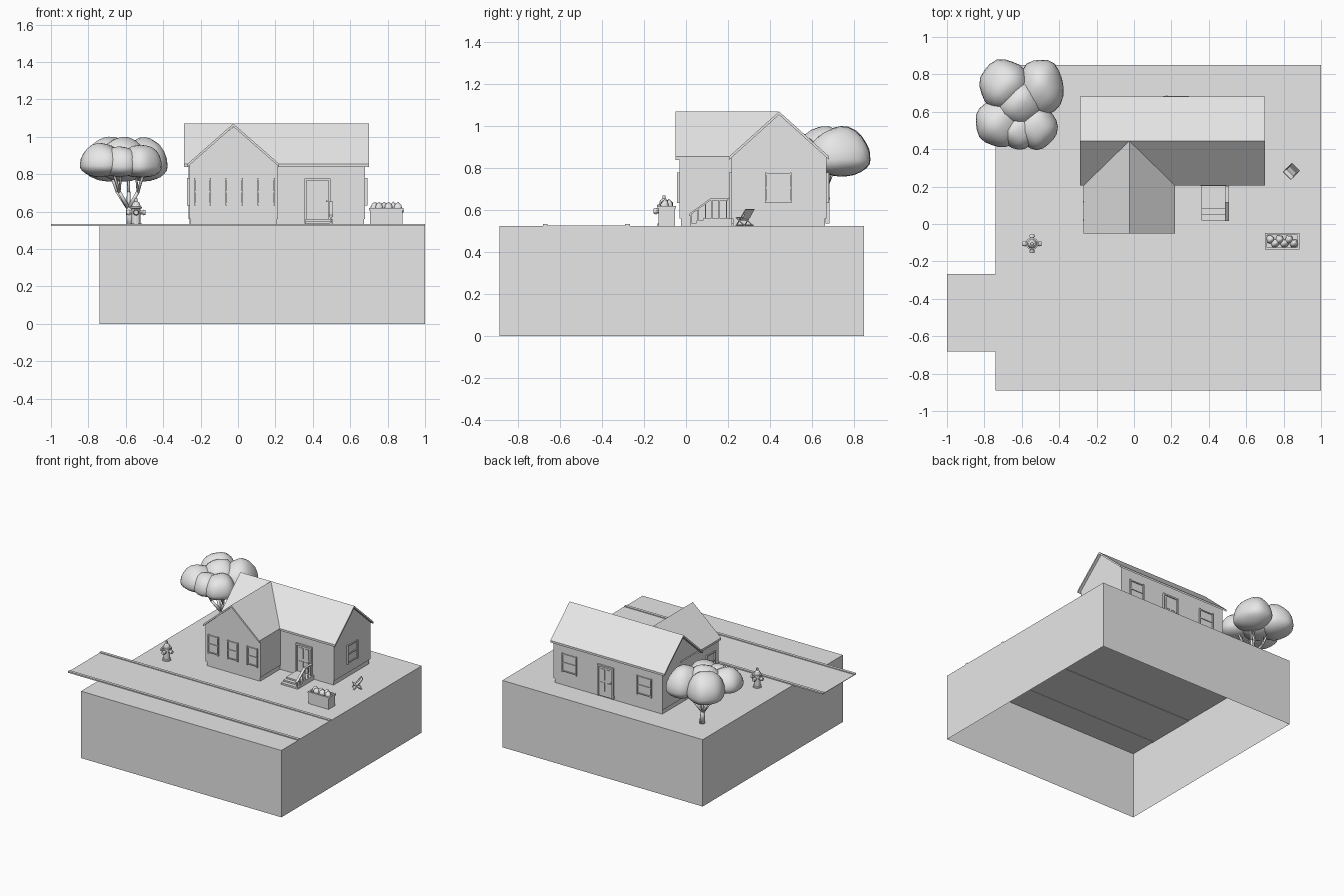
import bpy, bmesh
from math import sin, cos, pi
from mathutils import Vector, Matrix

default_cube = bpy.data.objects.get("Cube")
if default_cube:
    bpy.data.objects.remove(default_cube)

grey = bpy.data.materials.new("pale_grey")
grey.use_nodes = True
grey.diffuse_color = (0.8, 0.8, 0.8, 1)
grey.node_tree.nodes["Principled BSDF"].inputs["Base Color"].default_value = (0.8, 0.8, 0.8, 1)

GROUND = 0.525
FLOOR = 0.56
EAVE = 0.855
RIDGE = 1.07


def finish(name, bm, smooth=False, matrix=None):
    if matrix:
        bm.transform(matrix)
    bmesh.ops.recalc_face_normals(bm, faces=bm.faces)
    mesh = bpy.data.meshes.new(name)
    for face in bm.faces:
        face.smooth = smooth
    bm.to_mesh(mesh)
    bm.free()
    mesh.materials.append(grey)
    obj = bpy.data.objects.new(name, mesh)
    bpy.context.scene.collection.objects.link(obj)


def add_box(bm, x, y, z):
    size = Vector((x[1] - x[0], y[1] - y[0], z[1] - z[0]))
    mid = Vector((sum(x), sum(y), sum(z))) / 2
    bmesh.ops.create_cube(bm, size=1, matrix=Matrix.Translation(mid) @ Matrix.Diagonal(size).to_4x4())


def boxes(name, parts, matrix=None):
    bm = bmesh.new()
    for part in parts:
        add_box(bm, *part)
    finish(name, bm, matrix=matrix)


def prism(name, profile, axis, start, end):
    """Extrude a (horizontal, z) profile along x or y."""
    bm = bmesh.new()
    place = (lambda h, z: (start, h, z)) if axis == "x" else (lambda h, z: (h, start, z))
    face = bm.faces.new([bm.verts.new(place(h, z)) for h, z in profile])
    made = bmesh.ops.extrude_face_region(bm, geom=[face], use_keep_orig=True)["geom"]
    shift = Vector((end - start, 0, 0) if axis == "x" else (0, end - start, 0))
    bmesh.ops.translate(bm, vec=shift, verts=[v for v in made if isinstance(v, bmesh.types.BMVert)])
    finish(name, bm)


def add_rod(bm, a, b, r1, r2, sides=8):
    a, b = Vector(a), Vector(b)
    turn = (b - a).to_track_quat("Z", "Y").to_matrix().to_4x4()
    bmesh.ops.create_cone(bm, cap_ends=True, segments=sides, radius1=r1, radius2=r2,
                          depth=(b - a).length, matrix=Matrix.Translation((a + b) / 2) @ turn)


def lobe(name, centre, radii, detail=3, lump=0.05, flat=0.5):
    """A lumpy blob with a flattened underside."""
    bm = bmesh.new()
    bmesh.ops.create_icosphere(bm, subdivisions=detail, radius=1)
    for v in bm.verts:
        p = v.co.copy()
        p *= 1 + lump * sin(4 * p.x + 9 * centre[0]) * cos(4 * p.y + 7 * centre[1])
        if p.z < 0:
            p.z *= flat
        v.co = Vector([c + q * r for c, q, r in zip(centre, p, radii)])
    finish(name, bm, smooth=True)


# Ground block, open underneath
bm = bmesh.new()
add_box(bm, (-0.74, 1), (-0.89, 0.85), (0, GROUND))
bmesh.ops.delete(bm, geom=[f for f in bm.faces if f.calc_center_median().z < 0.01], context="FACES")
finish("ground_block", bm)

# Road and kerbs
boxes("road", [((-1, 1), (-0.66, -0.29), (GROUND - 0.002, GROUND + 0.002))])
boxes("kerbs", [((-1, 1), (y, y + 0.022), (GROUND - 0.003, GROUND + 0.008)) for y in (-0.683, -0.29)])


# House walls and foundations
def gable_walls(name, low, high, axis, start, end):
    mid = (low + high) / 2
    prism(name, [(low, FLOOR), (high, FLOOR), (high, EAVE), (mid, RIDGE - 0.015), (low, EAVE)], axis, start, end)


gable_walls("main_walls", 0.218, 0.67, "x", -0.265, 0.68)
gable_walls("wing_walls", -0.26, 0.215, "y", -0.03, 0.4)
boxes("foundation", [((-0.258, 0.673), (0.225, 0.663), (GROUND, FLOOR)),
                     ((-0.253, 0.208), (-0.023, 0.4), (GROUND, FLOOR))])


# Roofs as bent slabs
def gable_roof(name, low, high, axis, start, end):
    mid, drop = (low + high) / 2, 0.016
    prism(name, [(low, EAVE), (mid, RIDGE), (high, EAVE), (high, EAVE - drop),
                 (mid, RIDGE - drop), (low, EAVE - drop)], axis, start, end)


gable_roof("main_roof", 0.205, 0.683, "x", -0.29, 0.70)
gable_roof("wing_roof", -0.27, 0.22, "y", -0.05, 0.44)


# Windows and doors, modelled facing -y then turned onto their wall
def on_wall(x, y, angle):
    return Matrix.Translation((x, y, 0)) @ Matrix.Rotation(angle, 4, "Z")


def window(name, x, y, angle, width):
    w, bar, low, high = width / 2, 0.008, 0.633, 0.78
    mid = (low + high) / 2
    out = (-0.012, 0.005)
    parts = [((s * w - bar / 2, s * w + bar / 2), out, (low, high)) for s in (-1, 1)]
    parts += [((-w, w), (-0.008, 0.005), (z - bar / 2, z + bar / 2)) for z in (low + bar, mid, high - bar)]
    parts.append(((-w, w), (-0.002, 0.005), (low + bar, high - bar)))
    boxes(name, parts, on_wall(x, y, angle))


def door(name, x, y, angle):
    w, top, bar = 0.064, 0.778, 0.012
    out = (-0.014, 0.005)
    parts = [((s * w - bar / 2, s * w + bar / 2), out, (GROUND + 0.01, top)) for s in (-1, 1)]
    parts += [((-w, w), out, (top - bar, top)), ((-w, w), (-0.005, 0.005), (GROUND + 0.01, top))]
    # raised panels and knob
    for z in ((0.575, 0.645), (0.665, 0.75)):
        parts += [((s * 0.025 - 0.018, s * 0.025 + 0.018), (-0.009, 0), z) for s in (-1, 1)]
    parts.append(((0.045, 0.053), (-0.016, 0), (0.651, 0.659)))
    boxes(name, parts, on_wall(x, y, angle))


for i in range(3):
    window(f"wing_front_window_{i + 1}", -0.19 + 0.17 * i, -0.03, 0, 0.085)
window("back_window_left", 0.54, 0.67, pi, 0.12)
window("back_window_right", -0.11, 0.67, pi, 0.12)
window("side_window_left", 0.68, 0.44, pi / 2, 0.12)
window("side_window_right", -0.26, 0.07, -pi / 2, 0.1)
door("front_door", 0.425, 0.218, 0)
door("back_door", 0.225, 0.67, pi)

# Porch steps with a railing on one side
step_x = (0.36, 0.505)
boxes("porch_steps", [(step_x, (y, 0.22), (GROUND, z))
                      for y, z in ((0.02, 0.538), (0.05, 0.549), (0.08, FLOOR))])


def rail_height(y):
    return 0.582 + 0.073 * min(1, (y - 0.015) / 0.1)


boxes("railing_posts", [((0.493, 0.5), (y, y + 0.006), (GROUND, rail_height(y)))
                        for y in (0.02, 0.055, 0.09, 0.12, 0.155, 0.19)])
prism("handrail", [(0.015, 0.582), (0.115, 0.655), (0.2, 0.655), (0.2, 0.646), (0.117, 0.646), (0.015, 0.572)],
      "x", 0.487, 0.507)

# Tree trunk with branches
root = Vector((-0.575, 0.62, GROUND))
fork = Vector((-0.585, 0.625, 0.635))
bm = bmesh.new()
add_rod(bm, root, fork, 0.022, 0.015)
for dx, dy in ((-0.11, 0.06), (0.09, 0.08), (-0.09, -0.09), (0.09, -0.08), (0, 0.02)):
    knee = fork + Vector((dx * 0.55, dy * 0.55, 0.07))
    add_rod(bm, fork - Vector((0, 0, 0.02)), knee, 0.012, 0.009)
    add_rod(bm, knee, fork + Vector((dx, dy, 0.2)), 0.009, 0.005)
    add_rod(bm, knee, fork + Vector((dx * 0.4, dy * 1.2, 0.19)), 0.007, 0.004)
finish("tree_trunk", bm, smooth=True)

# Leaf clumps
clumps = [((-0.69, 0.74, 0.84), (0.135, 0.14, 0.16)), ((-0.5, 0.73, 0.84), (0.125, 0.155, 0.155)),
          ((-0.725, 0.54, 0.845), (0.125, 0.13, 0.12)), ((-0.52, 0.52, 0.84), (0.11, 0.12, 0.12)),
          ((-0.62, 0.5, 0.84), (0.11, 0.1, 0.11)), ((-0.61, 0.65, 0.84), (0.13, 0.13, 0.16))]
for i, (centre, radii) in enumerate(clumps):
    lobe(f"leaf_clump_{i + 1}", centre, radii)

# Fire hydrant: stacked rings and side caps
hx, hy = -0.545, -0.105
bm = bmesh.new()
profile = [(0.032, 0), (0.032, 0.01), (0.024, 0.012), (0.024, 0.09), (0.033, 0.092),
           (0.033, 0.1), (0.025, 0.102), (0.018, 0.122), (0.008, 0.13), (0.008, 0.145)]
for (r1, z1), (r2, z2) in zip(profile, profile[1:]):
    add_rod(bm, (hx, hy, GROUND + z1), (hx, hy, GROUND + z2), r1, r2, 16)
hub = Vector((hx, hy, GROUND + 0.07))
for k in range(4):
    way = Vector((cos(k * pi / 2), sin(k * pi / 2), 0))
    add_rod(bm, hub, hub + way * 0.04, 0.012, 0.012, 10)
    add_rod(bm, hub + way * 0.036, hub + way * 0.05, 0.016, 0.012, 10)
finish("hydrant", bm)

# Planter with a rim and plants
rim = (0.607, 0.62)
boxes("planter", [((0.705, 0.88), (-0.132, -0.053), (GROUND, 0.61)),
                  ((0.70, 0.885), (-0.137, -0.125), rim), ((0.70, 0.885), (-0.06, -0.048), rim),
                  ((0.70, 0.712), (-0.137, -0.048), rim), ((0.873, 0.885), (-0.137, -0.048), rim)])
for i in range(6):
    lobe(f"planter_plant_{i + 1}", (0.73 + 0.025 * i, -0.092 + 0.01 * (-1) ** i, 0.618),
         (0.022, 0.022, 0.03), 2, 0.2, 1)

# Folding deck chair: crossed legs with a slung seat
bm = bmesh.new()
for s in (-0.028, 0.028):
    add_rod(bm, (-0.03, s, 0), (0.035, s, 0.078), 0.003, 0.003, 6)
    add_rod(bm, (0.028, s, 0), (-0.03, s, 0.038), 0.003, 0.003, 6)
for x, z in ((-0.03, 0.003), (0.028, 0.003), (0.035, 0.078), (-0.03, 0.038)):
    add_rod(bm, (x, -0.028, z), (x, 0.028, z), 0.003, 0.003, 6)
sling = [(-0.03, 0.038), (-0.008, 0.026), (0.012, 0.038), (0.035, 0.078)]
edge = [[bm.verts.new((x, s, z)) for x, z in sling] for s in (-0.025, 0.025)]
for i in range(3):
    bm.faces.new((edge[0][i], edge[0][i + 1], edge[1][i + 1], edge[1][i]))
finish("deck_chair", bm, matrix=Matrix.Translation((0.84, 0.28, GROUND)) @ Matrix.Rotation(pi / 4, 4, "Z"))
